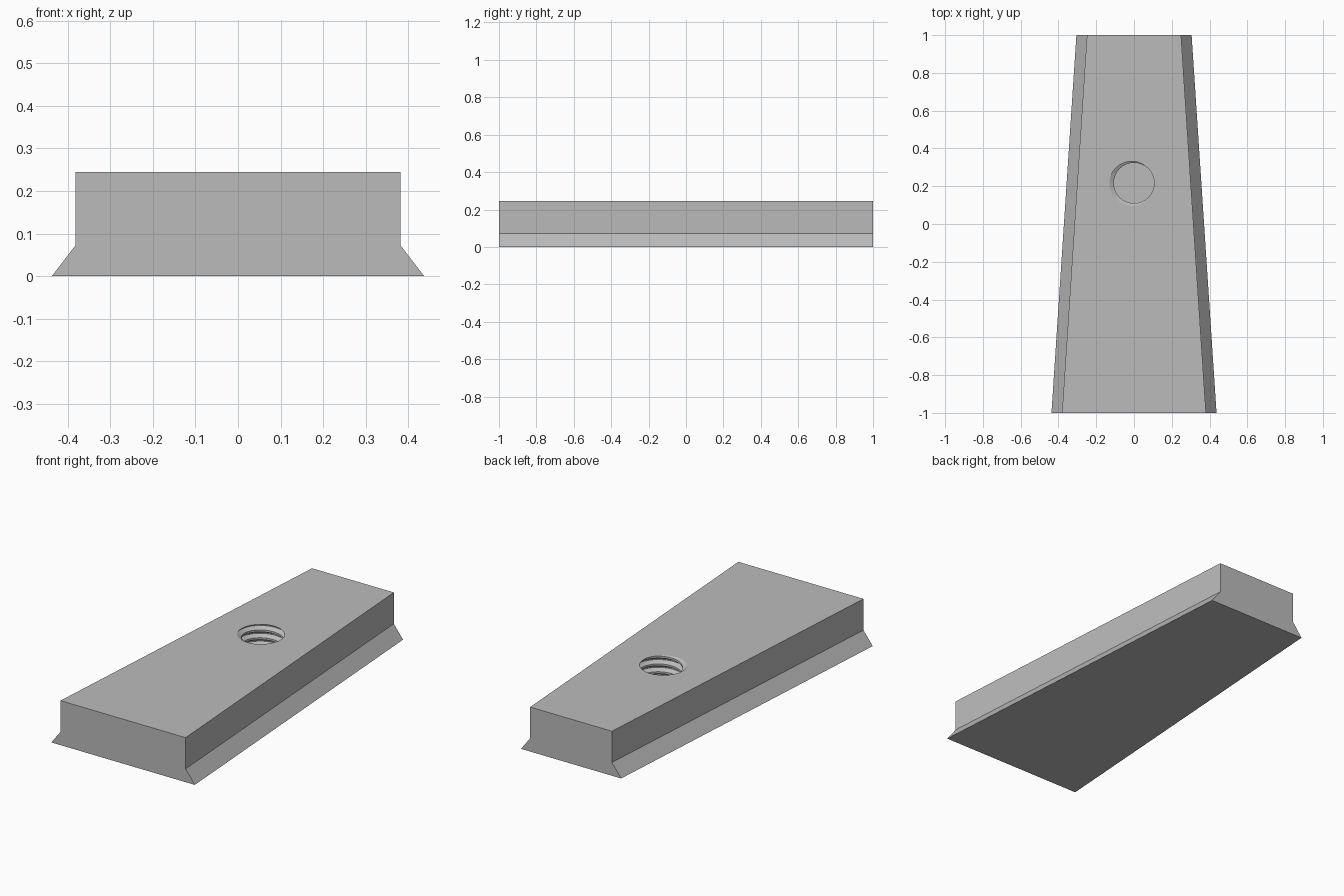
import bpy, bmesh
from math import pi, cos, sin, floor

cube = bpy.data.objects.get("Cube")
if cube:
    bpy.data.objects.remove(cube)

steel = bpy.data.materials.new("grey_steel")
steel.use_nodes = True
GREY = (0.5, 0.5, 0.5, 1)
steel.diffuse_color = GREY
steel.node_tree.nodes["Principled BSDF"].inputs["Base Color"].default_value = GREY


def make_object(name, bm):
    bmesh.ops.recalc_face_normals(bm, faces=bm.faces)
    mesh = bpy.data.meshes.new(name)
    bm.to_mesh(mesh)
    bm.free()
    mesh.materials.append(steel)
    obj = bpy.data.objects.new(name, mesh)
    bpy.context.collection.objects.link(obj)
    return obj


# Tapered block with flared lower edges
TOP = 0.245
FLARE = 0.056


def section(bm, y, half, shoulder):
    right = [(half, 0), (half - FLARE, shoulder), (half - FLARE, TOP)]
    outline = right + [(-x, z) for x, z in reversed(right)]
    return [bm.verts.new((x, y, z)) for x, z in outline]


bm = bmesh.new()
front = section(bm, -1, 0.437, 0.073)
back = section(bm, 1, 0.305, 0.073)
bm.faces.new(front)
bm.faces.new(back)
for i in range(6):
    j = (i + 1) % 6
    bm.faces.new((front[i], front[j], back[j], back[i]))
block = make_object("tapered_block", bm)

# Blind threaded hole: a helical cutter, clamped flat at both ends
PITCH, MINOR, DEPTH = 0.043, 0.107, 0.023
FLOOR, LID = 0.035, TOP + 0.05
STEPS, TURNS = 64, 9
START = 190 / 360
BREAKS = (-1 / 16, 1 / 16, 3 / 8, 5 / 8)


def radius(z, turn):
    u = (z - TOP) / PITCH - turn + START
    u = abs(u - floor(u + 0.5))
    return MINOR + DEPTH * min(1, max(0, (3 / 8 - u) / (5 / 16)))


bm = bmesh.new()
columns = []
for i in range(STEPS):
    turn = i / STEPS
    column = []
    for k in range(-TURNS, 4):
        for b in BREAKS:
            z = TOP + PITCH * (k + b + turn - START)
            z = min(LID, max(FLOOR, z))
            r = radius(z, turn)
            column.append(bm.verts.new(
                (r * cos(2 * pi * turn), 0.217 + r * sin(2 * pi * turn), z)))
    columns.append(column)
for i in range(STEPS):
    a, b = columns[i], columns[(i + 1) % STEPS]
    shift = 4 if i == STEPS - 1 else 0
    for k in range(len(a) - 1 - shift):
        bm.faces.new((a[k], b[k + shift], b[k + 1 + shift], a[k + 1]))
bmesh.ops.remove_doubles(bm, verts=bm.verts, dist=1e-6)
bmesh.ops.holes_fill(bm, edges=[e for e in bm.edges if e.is_boundary])
bmesh.ops.triangulate(bm, faces=bm.faces)
cutter = make_object("thread_cutter", bm)
cutter.hide_render = True

# Cut the hole and keep the thread edges crisp
cut = block.modifiers.new("threaded_hole", "BOOLEAN")
cut.operation = "DIFFERENCE"
cut.solver = "EXACT"
cut.object = cutter
bpy.ops.object.select_all(action="DESELECT")
block.select_set(True)
bpy.context.view_layer.objects.active = block
bpy.ops.object.modifier_apply(modifier=cut.name)
bpy.data.objects.remove(cutter)
bpy.ops.object.shade_smooth_by_angle(angle=pi / 9)
